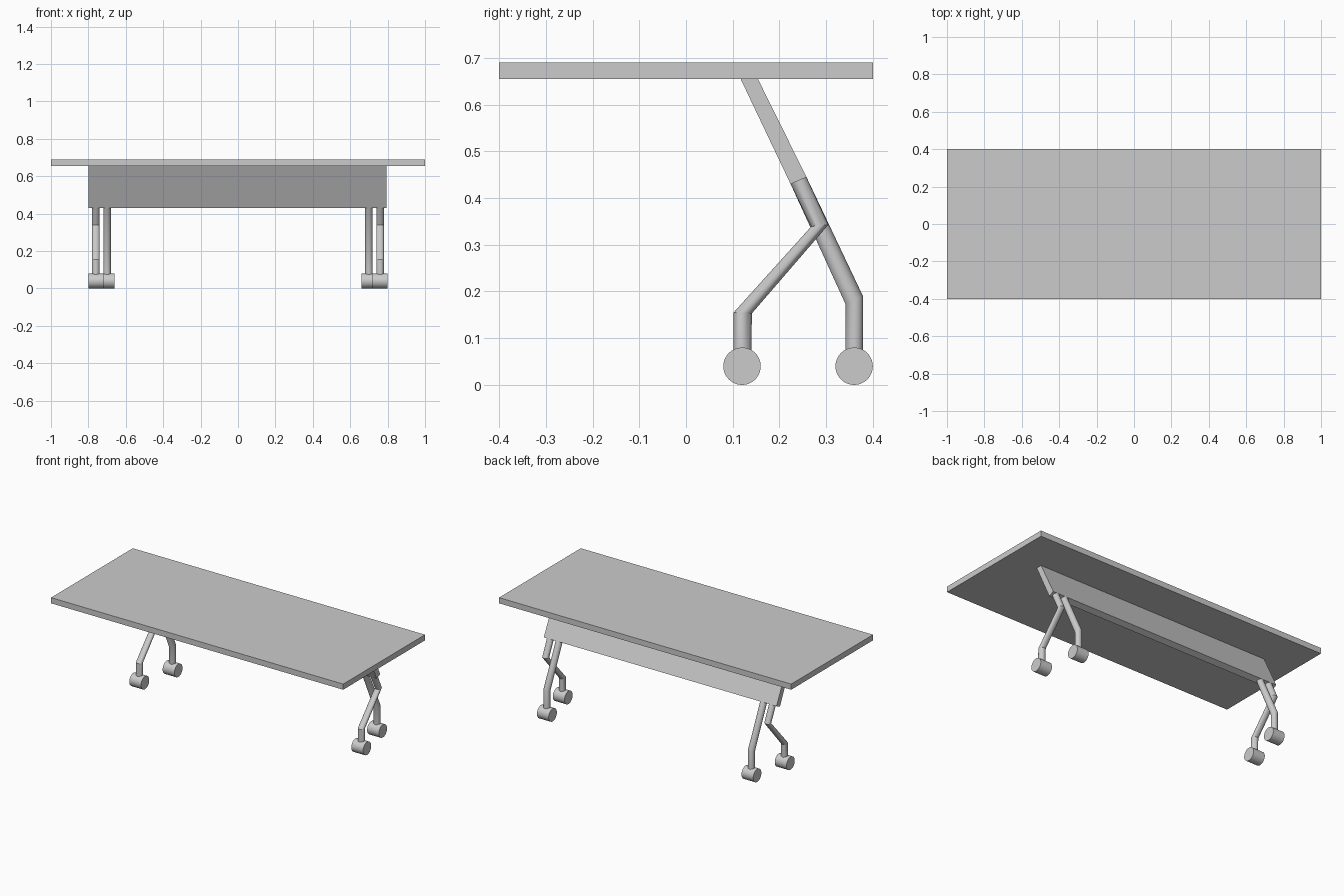
import bpy, bmesh, math

if "Cube" in bpy.data.objects:
    bpy.data.objects.remove(bpy.data.objects["Cube"])


def finish(name, bm, smooth=False):
    bmesh.ops.recalc_face_normals(bm, faces=bm.faces)
    mesh = bpy.data.meshes.new(name)
    bm.to_mesh(mesh)
    bm.free()
    ob = bpy.data.objects.new(name, mesh)
    bpy.context.collection.objects.link(ob)
    if smooth:
        bpy.ops.object.select_all(action='DESELECT')
        ob.select_set(True)
        bpy.context.view_layer.objects.active = ob
        bpy.ops.object.shade_smooth_by_angle(angle=math.radians(25))
    return ob


def loft(name, rings, smooth=False):
    """Bridge successive closed rings of points and cap both ends."""
    bm = bmesh.new()
    loops = [[bm.verts.new(p) for p in ring] for ring in rings]
    n = len(loops[0])
    for a, b in zip(loops, loops[1:]):
        for i in range(n):
            j = (i + 1) % n
            bm.faces.new((a[i], a[j], b[j], b[i]))
    bm.faces.new(loops[0])
    bm.faces.new(loops[-1])
    return finish(name, bm, smooth)


def prism(name, profile, x0, x1, smooth=False):
    """Extrude a (y, z) profile along x."""
    return loft(name, [[(x, y, z) for y, z in profile] for x in (x0, x1)], smooth)


def tube(name, x, sections, r=0.02, n=32):
    """Bent tube; each section is given by its front and back (y, z) points."""
    rings = []
    for (ya, za), (yb, zb) in sections:
        cy, cz, hy, hz = (ya + yb) / 2, (za + zb) / 2, (yb - ya) / 2, (zb - za) / 2
        rings.append([(x + r * math.cos(t), cy + hy * math.sin(t), cz + hz * math.sin(t))
                      for t in (2 * math.pi * i / n for i in range(n))])
    return loft(name, rings, True)


def wheel(name, x, y, r=0.04, n=48):
    circle = [(y + r * math.cos(2 * math.pi * i / n), r + r * math.sin(2 * math.pi * i / n))
              for i in range(n)]
    return prism(name, circle, x - 0.04, x + 0.04, True)


# Table top
prism("table_top", [(-0.4, 0.655), (0.4, 0.655), (0.4, 0.69), (-0.4, 0.69)], -1, 1)

# Slanted modesty panel
leg_top = ((0.224, 0.43), (0.258, 0.445))
prism("modesty_panel", [(0.117, 0.655), leg_top[0], leg_top[1], (0.154, 0.655)], -0.80, 0.793)

# Bent legs and casters on both sides
rear = [((0.341, 0.04), (0.379, 0.04)), ((0.342, 0.172), (0.379, 0.19)), leg_top]
front = [((0.101, 0.04), (0.14, 0.04)), ((0.102, 0.155), (0.141, 0.153)),
         ((0.268, 0.339), (0.305, 0.343)), leg_top]
for side, s in (("left", -1), ("right", 1)):
    tube(f"front_leg_{side}", s * 0.76, front)
    wheel(f"front_wheel_{side}", s * 0.76, 0.12)
    tube(f"rear_leg_{side}", s * 0.70, rear)
    wheel(f"rear_wheel_{side}", s * 0.70, 0.36)
